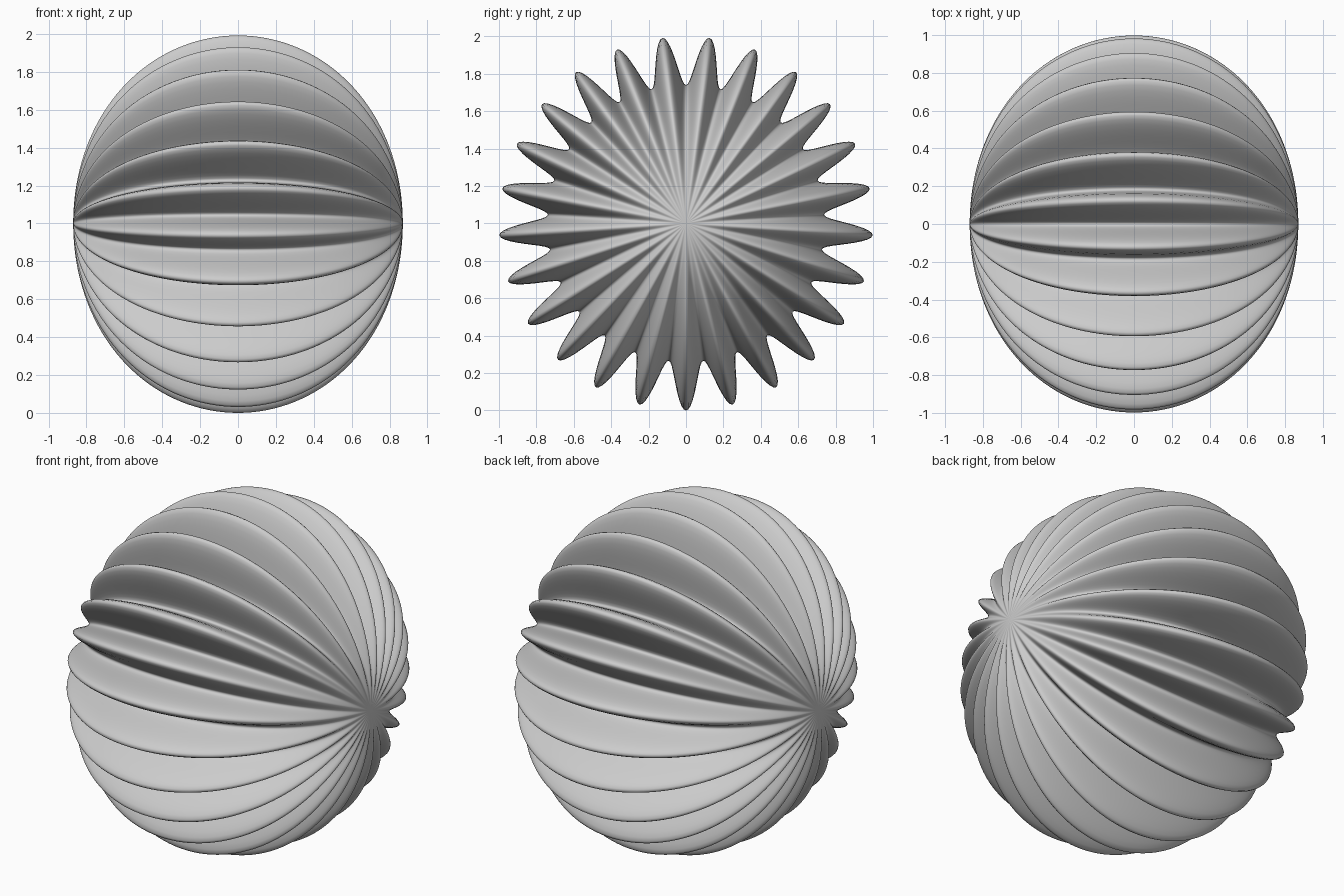
import bpy, bmesh
from math import atan2, cos, hypot
from mathutils import Matrix

RIBS = 25            # odd count: a rib points down, a groove points up
POLE_RADIUS = 0.87   # half width along x
RIB_HEIGHT = 0.13    # wave above and below the base radius at the equator

cube = bpy.data.objects.get("Cube")
if cube:
    bpy.data.objects.remove(cube, do_unlink=True)

# Plain grey finish
grey = bpy.data.materials.new("light_grey")
grey.use_nodes = True
colour = (0.6, 0.6, 0.6, 1)
grey.diffuse_color = colour
grey.node_tree.nodes["Principled BSDF"].inputs["Base Color"].default_value = colour

# Ball with its poles on the x axis
bm = bmesh.new()
bmesh.ops.create_uvsphere(bm, u_segments=RIBS * 20, v_segments=80, radius=1,
                          matrix=Matrix.Rotation(1.5707963, 4, 'Y'))

# Ribs: a cosine wave round the axis, fading out towards the poles
for v in bm.verts:
    angle = atan2(v.co.y, -v.co.z)
    fade = hypot(v.co.y, v.co.z) ** 2
    v.co *= POLE_RADIUS + RIB_HEIGHT * fade * cos(RIBS * angle)

# Rest on the ground
lowest = min(v.co.z for v in bm.verts)
for v in bm.verts:
    v.co.z -= lowest
for f in bm.faces:
    f.smooth = True

mesh = bpy.data.meshes.new("ribbed_ball")
bm.to_mesh(mesh)
bm.free()
mesh.materials.append(grey)
ball = bpy.data.objects.new("ribbed_ball", mesh)
bpy.context.collection.objects.link(ball)
